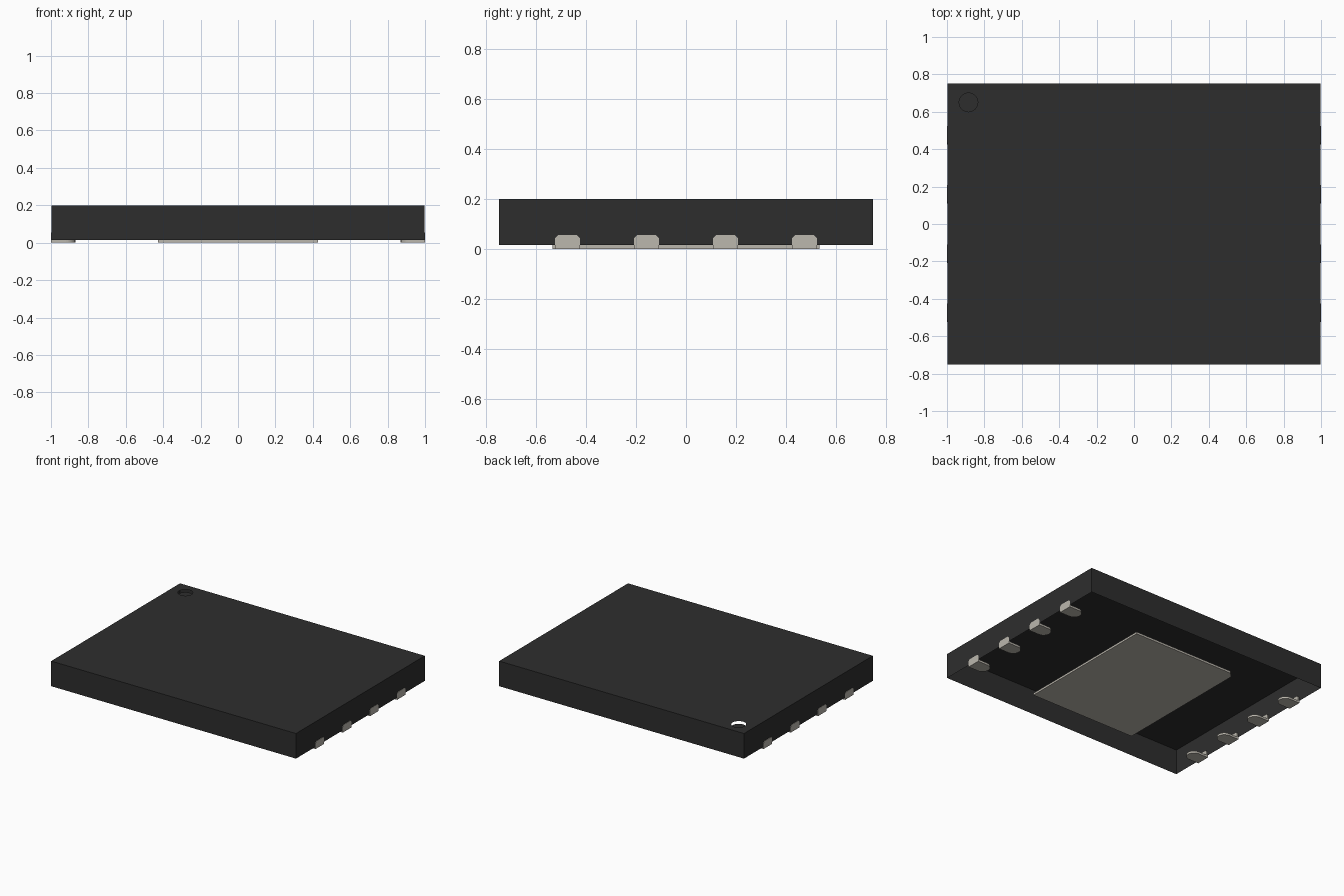
import bpy, bmesh, math
from mathutils import Vector

cube = bpy.data.objects.get("Cube")
if cube:
    bpy.data.objects.remove(cube, do_unlink=True)


def material(name, rgb):
    m = bpy.data.materials.new(name)
    m.use_nodes = True
    m.diffuse_color = (*rgb, 1)
    m.node_tree.nodes["Principled BSDF"].inputs["Base Color"].default_value = (*rgb, 1)
    return m


BLACK = material("black moulding", (0.027, 0.027, 0.027))
METAL = material("tin plating", (0.50, 0.475, 0.42))


def finish(bm, name, mat):
    me = bpy.data.meshes.new(name)
    bm.to_mesh(me)
    bm.free()
    me.materials.append(mat)
    ob = bpy.data.objects.new(name, me)
    bpy.context.collection.objects.link(ob)
    return ob


def add_prism(bm, base, offset):
    """Closed prism from an outline of 3D points swept along offset."""
    face = bm.faces.new([bm.verts.new(p) for p in base])
    ext = bmesh.ops.extrude_face_region(bm, geom=[face], use_keep_orig=True)
    moved = [v for v in ext["geom"] if isinstance(v, bmesh.types.BMVert)]
    bmesh.ops.translate(bm, verts=moved, vec=offset)
    bmesh.ops.recalc_face_normals(bm, faces=bm.faces)


def circle(cx, cy, r, z, n=32):
    return [Vector((cx + r * math.cos(2 * math.pi * i / n),
                    cy + r * math.sin(2 * math.pi * i / n), z)) for i in range(n)]


HX, HY, BOTTOM, TOP = 0.998, 0.75, 0.015, 0.2
DOT = (-0.885, 0.65, 0.05)

# Body: thin shell, open underneath, with a round opening in the lid
bm = bmesh.new()
corners = [(-HX, -HY), (HX, -HY), (HX, HY), (-HX, HY)]
upper = [bm.verts.new((x, y, TOP)) for x, y in corners]
rim = [bm.verts.new(p) for p in circle(*DOT, TOP)]
edges = [bm.edges.new((loop[i - 1], loop[i])) for loop in (upper, rim) for i in range(len(loop))]
bmesh.ops.triangle_fill(bm, edges=edges, use_beauty=True, normal=(0, 0, 1))
for f in bm.faces:
    f.normal_update()
    if f.normal.z < 0:
        f.normal_flip()
lower = [bm.verts.new((x, y, BOTTOM)) for x, y in corners]
for i in range(4):
    bm.faces.new((lower[i - 1], lower[i], upper[i], upper[i - 1]))
finish(bm, "body_shell", BLACK)

# Sunken floor of the orientation dot
bm = bmesh.new()
bm.faces.new([bm.verts.new(p) for p in circle(*DOT, TOP - 0.02)])
finish(bm, "dot_floor", BLACK)

# Central heat pad with one clipped corner
PX, PY, CUT = 0.427, 0.535, 0.035
bm = bmesh.new()
outline = [(-PX, -PY), (PX, -PY), (PX, PY), (-PX + CUT, PY), (-PX, PY - CUT)]
add_prism(bm, [(x, y, 0) for x, y in outline], (0, 0, BOTTOM))
finish(bm, "heat_pad", METAL)

# Contacts: flat foot with a rounded inner end and an upright lip on the side wall
W, INNER, LIP, C = 0.05, 0.87, 0.055, 0.012
for side, label in ((1, "left"), (-1, "right")):
    for k in range(4):
        y = -0.475 + k * 0.95 / 3
        bm = bmesh.new()
        foot = [(1, y - W), (1, y + W)]
        for i in range(13):
            a = math.pi / 2 + math.pi * i / 12
            foot.append((INNER + W + W * math.cos(a), y + W * math.sin(a)))
        add_prism(bm, [(side * x, yy, 0) for x, yy in foot], (0, 0, BOTTOM))
        lip = [(-W, BOTTOM), (W, BOTTOM), (W, LIP - C), (W - C, LIP), (-W + C, LIP), (-W, LIP - C)]
        add_prism(bm, [(side, y + dy, z) for dy, z in lip], (-side * 0.012, 0, 0))
        finish(bm, f"contact_{label}_{k + 1}", METAL)
